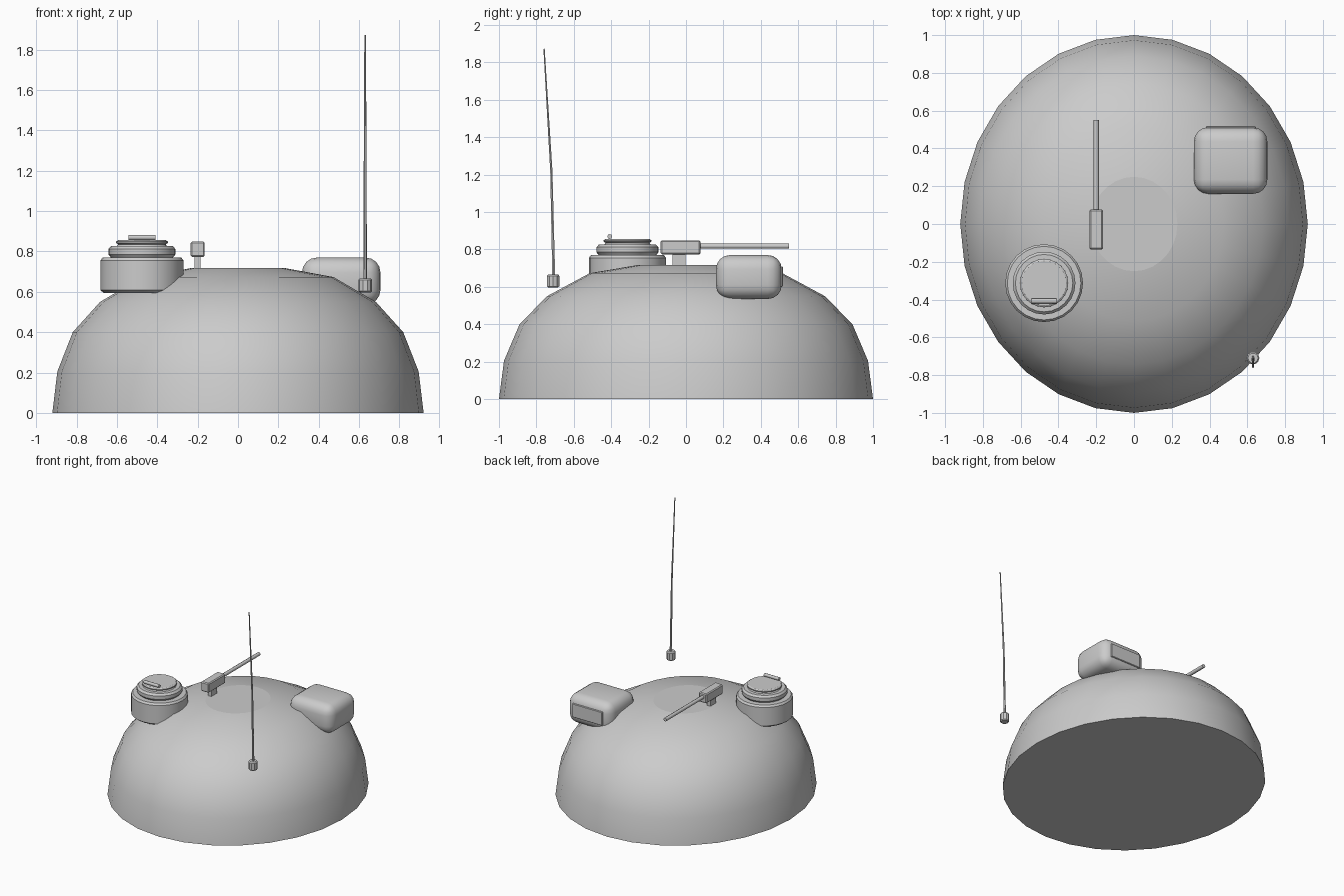
import bpy, bmesh, math
from mathutils import Vector

if "Cube" in bpy.data.objects:
    bpy.data.objects.remove(bpy.data.objects["Cube"])


def finish(name, bm, smooth=True, angle=35):
    bmesh.ops.recalc_face_normals(bm, faces=bm.faces[:])
    me = bpy.data.meshes.new(name)
    bm.to_mesh(me)
    bm.free()
    ob = bpy.data.objects.new(name, me)
    bpy.context.collection.objects.link(ob)
    if smooth:
        bpy.ops.object.select_all(action='DESELECT')
        ob.select_set(True)
        bpy.context.view_layer.objects.active = ob
        bpy.ops.object.shade_smooth_by_angle(angle=math.radians(angle))
    return ob


def lathe(name, profile, sides, center=(0, 0), scale=(1, 1), angle=35):
    """Closed solid turned around z from (radius, height) points."""
    bm = bmesh.new()
    rings = []
    for r, z in profile:
        rings.append([bm.verts.new((center[0] + r * scale[0] * math.cos(2 * math.pi * i / sides),
                                    center[1] + r * scale[1] * math.sin(2 * math.pi * i / sides), z))
                      for i in range(sides)])
    for a, b in zip(rings, rings[1:]):
        for i in range(sides):
            j = (i + 1) % sides
            bm.faces.new((a[i], a[j], b[j], b[i]))
    bm.faces.new(rings[0][::-1])
    bm.faces.new(rings[-1])
    return finish(name, bm, angle=angle)


def box(name, lo, hi, bevel=0, segments=1):
    bm = bmesh.new()
    bmesh.ops.create_cube(bm, size=1)
    for v in bm.verts:
        v.co = Vector([(l + h) / 2 + c * (h - l) for l, h, c in zip(lo, hi, v.co)])
    if bevel:
        bmesh.ops.bevel(bm, geom=bm.edges[:], offset=bevel, segments=segments,
                        profile=0.5, affect='EDGES')
    return finish(name, bm, smooth=segments > 1)


def rod(name, points, radii, sides=8):
    """Tapered tube through the points."""
    bm = bmesh.new()
    q = (Vector(points[-1]) - Vector(points[0])).to_track_quat('Z', 'Y')
    rings = [[bm.verts.new(Vector(p) + q @ Vector((r * math.cos(2 * math.pi * i / sides),
                                                   r * math.sin(2 * math.pi * i / sides), 0)))
              for i in range(sides)] for p, r in zip(points, radii)]
    for a, b in zip(rings, rings[1:]):
        for i in range(sides):
            j = (i + 1) % sides
            bm.faces.new((a[i], a[j], b[j], b[i]))
    bm.faces.new(rings[0][::-1])
    bm.faces.new(rings[-1])
    return finish(name, bm, angle=50)


# Oval dome with a small flat crown
dome = lathe("dome", [(1, 0), (.973, .205), (.89, .4), (.743, .55), (.515, .673), (.25, .718)],
             28, scale=(.92, 1), angle=40)
dome.data.polygons[-1].use_smooth = False

# Stepped hatch tower and its handle
hatch = (-.476, -.313)
lathe("hatch_base", [(.19, .595), (.206, .608), (.206, .755), (.195, .77)], 24, hatch)
lathe("hatch_ring", [(.15, .765), (.166, .785), (.166, .812), (.152, .827)], 24, hatch)
lathe("hatch_lid", [(.128, .822), (.117, .835), (.128, .842), (.128, .849), (.118, .856)], 24, hatch)
rod("hatch_handle", [(-.542, -.408, .869), (-.41, -.408, .869)], [.013, .013])

# Roof gun
box("gun_post", (-.215, -.073, .68), (-.185, -.003, .79))
box("gun_body", (-.235, -.135, .773), (-.165, .077, .849), .007)
rod("gun_barrel", [(-.2, .07, .818), (-.2, .55, .818)], [.014, .014])

# Rounded storage box with a back panel
box("storage_box", (.317, .16, .535), (.706, .512, .77), .075, 4)
box("storage_panel", (.38, .48, .60), (.645, .518, .71), .004)

# Whip antenna
lathe("antenna_base", [(.027, .597), (.034, .603), (.034, .659), (.027, .667)], 10, (.63, -.71))
rod("antenna_whip", [(.63, -.707, .65), (.63, -.72, 1.22), (.63, -.759, 1.873)], [.009, .007, .004], 6)
